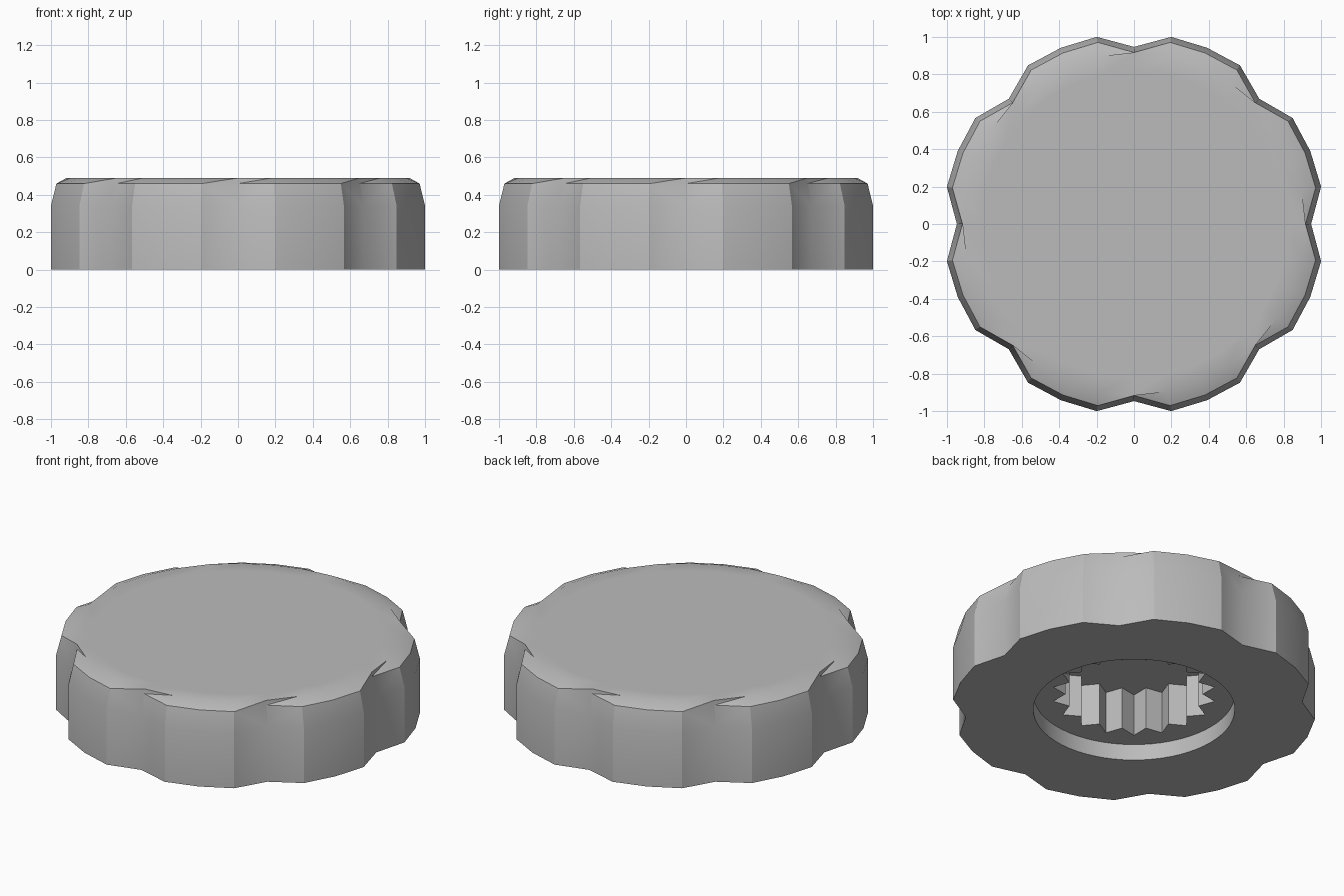
import bpy, bmesh, math

cube = bpy.data.objects.get("Cube")
if cube:
    bpy.data.objects.remove(cube, do_unlink=True)

LOBES, TEETH = 8, 18
STEPS = LOBES * 4            # outline points, every fourth one is a notch
TOP, RIM = 0.49, 0.46

grey = bpy.data.materials.new("plain grey")
grey.use_nodes = True
colour = (0.5, 0.5, 0.5, 1)
grey.diffuse_color = colour
grey.node_tree.nodes["Principled BSDF"].inputs["Base Color"].default_value = colour

bm = bmesh.new()


def ring(radii, z, turn=0.0):
    """Closed loop of points, one per radius."""
    n = len(radii)
    pts = []
    for i, r in enumerate(radii):
        a = turn + math.tau * i / n
        pts.append(bm.verts.new((r * math.cos(a), r * math.sin(a), z)))
    return pts


def wall(low, high):
    n = len(low)
    for i in range(n):
        j = (i + 1) % n
        bm.faces.new((low[i], low[j], high[j], high[i]))


def annulus(*loops):
    """Flat fill between two loops."""
    edges = []
    for loop in loops:
        for a, b in zip(loop, loop[1:] + loop[:1]):
            edges.append(bm.edges.get((a, b)) or bm.edges.new((a, b)))
    bmesh.ops.triangle_fill(bm, edges=edges, use_beauty=True)


def outline(lobe, notch):
    return [notch if i % 4 == 0 else lobe for i in range(STEPS)]


# Scalloped side wall, narrowing towards the rim
base = ring(outline(1.02, 0.947), 0)
shoulder = ring(outline(1.02, 0.947), 0.34)
rim = ring(outline(0.99, 0.917), RIM)
wall(base, shoulder)

# Top edge: each lobe climbs to a raised notch corner, then steps down
crown = ring(outline(0.915, 0.917), TOP)
for i in range(STEPS):
    j = (i + 1) % STEPS
    if i % 4 == 0:                                   # start of lobe and step
        bm.faces.new((shoulder[i], shoulder[j], rim[j], rim[i]))
        bm.faces.new((rim[i], rim[j], crown[j]))
        bm.faces.new((rim[i], crown[j], crown[i]))
    elif j % 4 == 0:                                 # end of lobe
        bm.faces.new((shoulder[i], shoulder[j], rim[j], crown[j], rim[i]))
        bm.faces.new((rim[i], crown[j], crown[i]))
    else:
        bm.faces.new((shoulder[i], shoulder[j], rim[j], rim[i]))
        bm.faces.new((rim[i], rim[j], crown[j], crown[i]))

# Flat top
top_inner = ring([0.82] * STEPS, TOP)
wall(crown, top_inner)
bm.faces.new(top_inner)

# Round recess in the underside
mouth = ring([0.565] * 64, 0)
ledge = ring([0.565] * 64, 0.1)
wall(mouth, ledge)
annulus(base, mouth)

# Toothed socket above the recess
teeth = [0.46, 0.385] * TEETH
socket_low = ring(teeth, 0.1, math.pi / 2)
socket_high = ring(teeth, 0.36, math.pi / 2)
wall(socket_low, socket_high)
annulus(ledge, socket_low)
bm.faces.new(socket_high)

bmesh.ops.recalc_face_normals(bm, faces=bm.faces)
mesh = bpy.data.meshes.new("knob")
bm.to_mesh(mesh)
bm.free()
mesh.materials.append(grey)

knob = bpy.data.objects.new("knob", mesh)
bpy.context.collection.objects.link(knob)
bpy.context.view_layer.objects.active = knob
knob.select_set(True)
bpy.ops.object.shade_smooth_by_angle(angle=math.radians(31))
